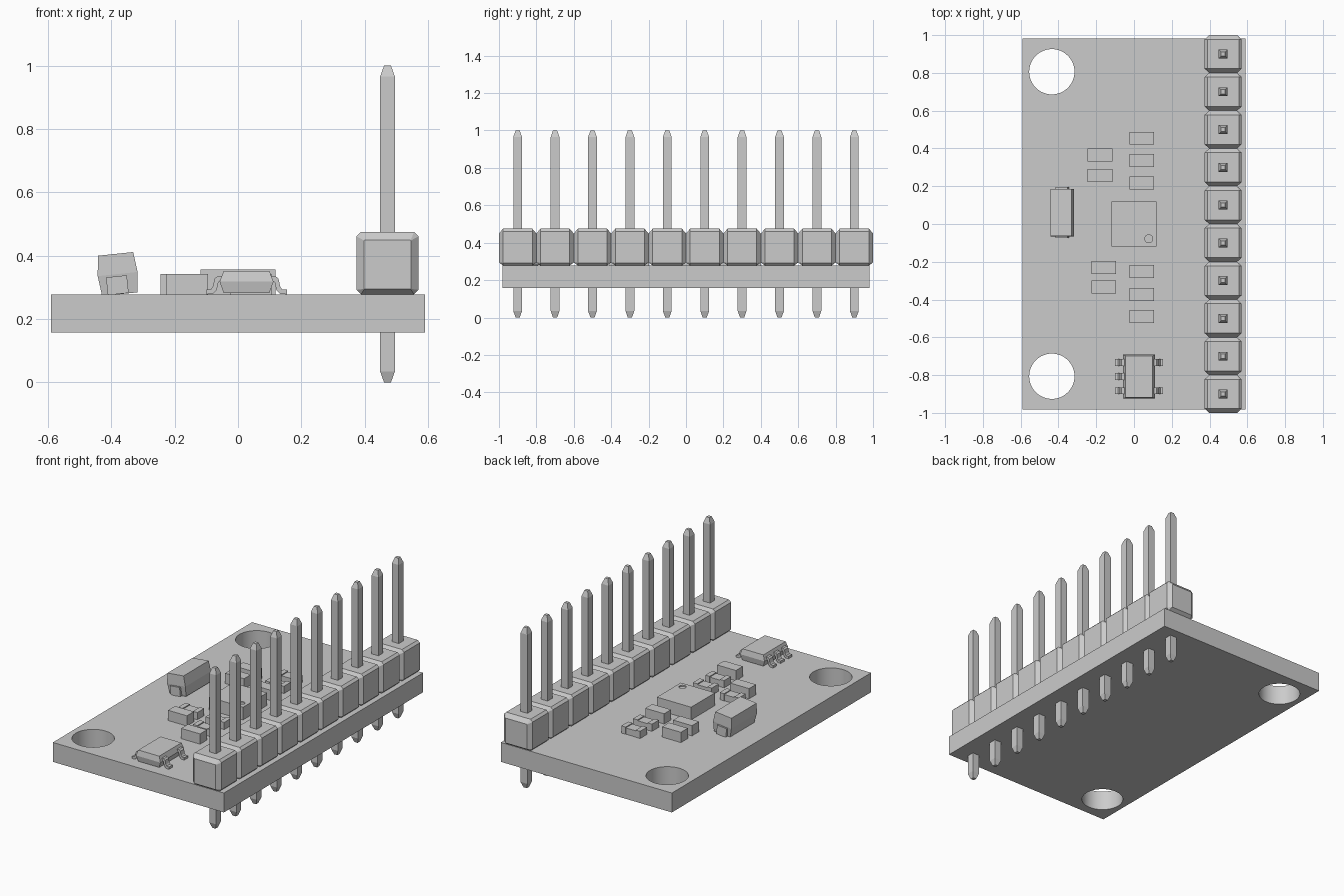
import bpy, bmesh, math

if "Cube" in bpy.data.objects:
    bpy.data.objects.remove(bpy.data.objects["Cube"], do_unlink=True)

GREY = (0.6, 0.6, 0.6, 1.0)
mat = bpy.data.materials.new("plain_grey")
mat.use_nodes = True
mat.diffuse_color = GREY
mat.node_tree.nodes["Principled BSDF"].inputs["Base Color"].default_value = GREY

BOARD_BOTTOM, BOARD_TOP = 0.157, 0.278


def loft(name, rings):
    """Mesh skinned through matching rings of points, capped at both ends."""
    bm = bmesh.new()
    rows = [[bm.verts.new(p) for p in ring] for ring in rings]
    n = len(rows[0])
    for a, b in zip(rows, rows[1:]):
        for i in range(n):
            j = (i + 1) % n
            bm.faces.new((a[i], a[j], b[j], b[i]))
    bm.faces.new(rows[0])
    bm.faces.new(rows[-1])
    bmesh.ops.recalc_face_normals(bm, faces=bm.faces)
    mesh = bpy.data.meshes.new(name)
    bm.to_mesh(mesh)
    bm.free()
    mesh.materials.append(mat)
    return mesh


def rect(hx, hy, z):
    return [(-hx, -hy, z), (hx, -hy, z), (hx, hy, z), (-hx, hy, z)]


def circle(r, z, sides=48):
    steps = [2 * math.pi * i / sides for i in range(sides)]
    return [(r * math.cos(t), r * math.sin(t), z) for t in steps]


def box(name, hx, hy, height):
    return loft(name, [rect(hx, hy, 0), rect(hx, hy, height)])


def place(name, mesh, loc, tilt=0.0, turn=0.0):
    ob = bpy.data.objects.new(name, mesh)
    ob.location = loc
    ob.rotation_euler = (0, tilt, turn)
    bpy.context.collection.objects.link(ob)
    return ob


def drill(target, centre, r, z0, z1):
    """Cut a round hole and remove the cutter."""
    cutter = place("cutter", loft("cutter", [circle(r, z0), circle(r, z1)]), (*centre, 0))
    cutter.hide_render = True
    mod = target.modifiers.new("hole", 'BOOLEAN')
    mod.operation, mod.solver, mod.object = 'DIFFERENCE', 'EXACT', cutter
    bpy.ops.object.select_all(action='DESELECT')
    bpy.context.view_layer.objects.active = target
    target.select_set(True)
    bpy.ops.object.modifier_apply(modifier=mod.name)
    bpy.data.objects.remove(cutter, do_unlink=True)


def smooth(ob):
    bpy.ops.object.select_all(action='DESELECT')
    bpy.context.view_layer.objects.active = ob
    ob.select_set(True)
    bpy.ops.object.shade_smooth_by_angle(angle=math.radians(35))


# Circuit board with two mounting holes
board = place("circuit_board", box("circuit_board", 0.59, 0.982, BOARD_TOP - BOARD_BOTTOM),
              (0, 0, BOARD_BOTTOM))
for y in (-0.806, 0.806):
    drill(board, (-0.435, y), 0.12, 0, 0.5)
smooth(board)


# Pin header: chamfered housings and square pins with tapered tips
def housing_ring(y, hx, z0, z1, c):
    return [(-hx + c, y, z0), (hx - c, y, z0), (hx, y, z0 + c), (hx, y, z1 - c),
            (hx - c, y, z1), (-hx + c, y, z1), (-hx, y, z1 - c), (-hx, y, z0 + c)]


end = (0.074, 0.294, 0.449, 0.001)
mid = (0.098, BOARD_TOP, 0.475, 0.014)
housing = loft("header_housing", [housing_ring(-0.1, *end), housing_ring(-0.078, *mid),
                                  housing_ring(0.078, *mid), housing_ring(0.1, *end)])
pin = loft("header_pin", [rect(0.011, 0.011, 0), rect(0.0235, 0.0235, 0.035),
                          rect(0.0235, 0.0235, 0.965), rect(0.011, 0.011, 1)])
for i in range(10):
    y = -0.9 + 0.2 * i
    place(f"header_housing_{i + 1}", housing, (0.472, y, 0))
    place(f"header_pin_{i + 1}", pin, (0.472, y, 0))

# Main square chip with a shallow corner dot
chip = place("main_chip", box("main_chip", 0.118, 0.118, 0.079), (0, 0, BOARD_TOP))
drill(chip, (0.078, -0.078), 0.021, 0.349, 0.4)
smooth(chip)

# Plain block capacitors
capacitor = box("capacitor", 0.065, 0.034, 0.064)
for i, (x, y) in enumerate([(0.04, 0.217), (-0.18, 0.366), (-0.18, 0.257),
                            (-0.16, -0.334), (0.04, -0.49)]):
    place(f"capacitor_{i + 1}", capacitor, (x, y, BOARD_TOP))

# Resistors: a low body between two end caps
resistor = box("resistor_body", 0.036, 0.032, 0.039)
end_cap = box("resistor_end_cap", 0.015, 0.034, 0.045)
for i, (x, y) in enumerate([(0.04, 0.454), (0.04, 0.337), (-0.16, -0.231),
                            (0.04, -0.252), (0.04, -0.374)]):
    place(f"resistor_body_{i + 1}", resistor, (x, y, BOARD_TOP))
    for side, s in (("right", -1), ("left", 1)):
        place(f"resistor_end_cap_{i + 1}_{side}", end_cap, (x + s * 0.05, y, BOARD_TOP))

# Large moulded capacitor, leaning slightly, with an end terminal on each side
LEAN = math.radians(-6)
moulded = loft("moulded_capacitor", [rect(0.056, 0.118, -0.064), rect(0.0633, 0.126, 0),
                                     rect(0.056, 0.124, 0.064)])
place("moulded_capacitor", moulded, (-0.38, 0.06, 0.342), LEAN)
terminal = box("terminal", 0.033, 0.02, 0.056)
for side, s in (("front", -1), ("back", 1)):
    place(f"terminal_{side}", terminal, (-0.378, 0.06 + s * 0.115, BOARD_TOP + 0.001), LEAN)

# Small regulator chip with five bent legs
CX, CY = 0.027, -0.808
regulator = loft("regulator_body", [rect(0.072, 0.11, 0.282), rect(0.085, 0.117, 0.318),
                                    rect(0.072, 0.11, 0.352)])
place("regulator_body", regulator, (CX, CY, 0))
upper = [(0.127, 0.293), (0.112, 0.294), (0.106, 0.303), (0.101, 0.327), (0.092, 0.335), (0.07, 0.335)]
lower = [(0.07, 0.321), (0.085, 0.32), (0.089, 0.315), (0.094, 0.292), (0.106, 0.279), (0.127, 0.278)]
leg = loft("regulator_leg", [[(x, y, z) for x, z in upper + lower] for y in (-0.018, 0.018)])
for side, turn, offsets in (("left", 0, (-0.075, 0.075)), ("right", math.pi, (-0.075, 0, 0.075))):
    for i, dy in enumerate(offsets):
        place(f"regulator_leg_{side}_{i + 1}", leg, (CX, CY + dy, 0), turn=turn)
